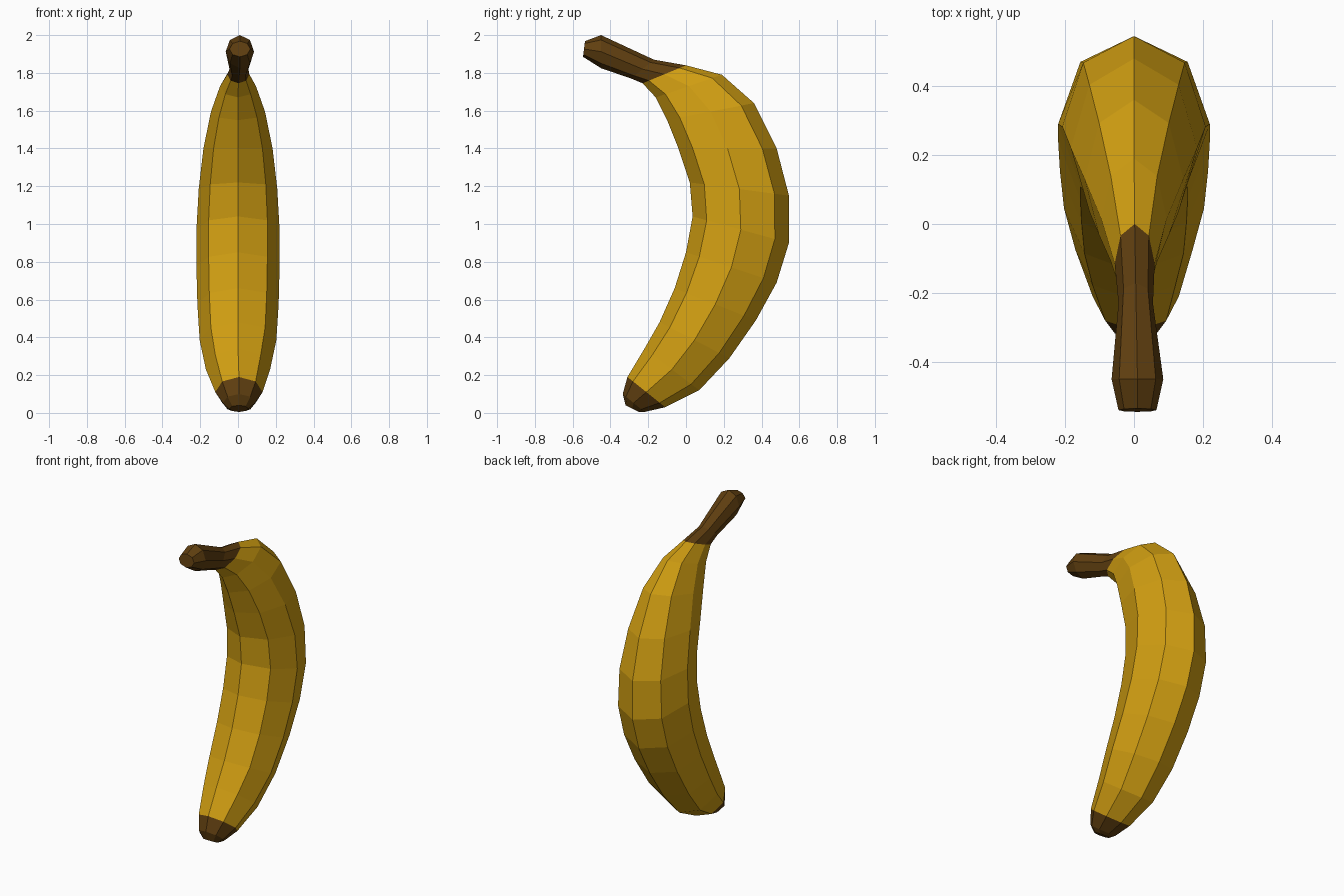
import bpy, bmesh, math

if "Cube" in bpy.data.objects:
    bpy.data.objects.remove(bpy.data.objects["Cube"])

SIDES = 8

# Cross-sections from blossom tip to stem end:
# inner y, inner z, outer y, outer z, half width, x offset
RINGS = [
    (-0.32, 0.04, -0.25, 0.005, 0.05, 0.005),
    (-0.335, 0.10, -0.22, 0.005, 0.085, 0.005),
    (-0.31, 0.19, -0.11, 0.03, 0.125, 0.005),
    (-0.22, 0.34, 0.07, 0.12, 0.17, 0),
    (-0.14, 0.48, 0.23, 0.29, 0.203, 0),
    (-0.06, 0.66, 0.37, 0.49, 0.215, 0),
    (0.0, 0.85, 0.48, 0.69, 0.22, 0),
    (0.035, 1.04, 0.545, 0.90, 0.22, 0),
    (0.02, 1.22, 0.545, 1.15, 0.208, 0),
    (-0.04, 1.40, 0.48, 1.40, 0.183, 0),
    (-0.10, 1.55, 0.36, 1.64, 0.143, 0),
    (-0.16, 1.67, 0.19, 1.79, 0.095, 0),
    (-0.23, 1.745, 0.0, 1.84, 0.058, 0.002),
    (-0.29, 1.77, -0.17, 1.87, 0.05, 0.005),
    (-0.45, 1.825, -0.45, 2.0, 0.075, 0.01),
    (-0.545, 1.885, -0.535, 1.968, 0.055, 0.01),
]
TIP_END, STEM_START = 2, 12


def material(name, color):
    m = bpy.data.materials.new(name)
    m.diffuse_color = (*color, 1)
    m.use_nodes = True
    m.node_tree.nodes["Principled BSDF"].inputs["Base Color"].default_value = m.diffuse_color
    return m


yellow = material("yellow_peel", (0.64, 0.345, 0.006))
brown = material("brown_ends", (0.118, 0.05, 0.005))

bm = bmesh.new()
loops = []
for iy, iz, oy, oz, w, x in RINGS:
    cy, cz = (iy + oy) / 2, (iz + oz) / 2
    hy, hz = (oy - iy) / 2, (oz - iz) / 2
    loop = []
    for k in range(SIDES):
        a = 2 * math.pi * k / SIDES
        c, s = math.cos(a), math.sin(a)
        loop.append(bm.verts.new((x + w * s, cy + hy * c, cz + hz * c)))
    loops.append(loop)

# Peel between neighbouring sections, brown at the tip and stem
for i, (a, b) in enumerate(zip(loops, loops[1:])):
    for k in range(SIDES):
        n = (k + 1) % SIDES
        f = bm.faces.new((a[k], a[n], b[n], b[k]))
        f.material_index = int(i < TIP_END or i >= STEM_START)

# End caps
for loop in (loops[0], loops[-1]):
    bm.faces.new(loop).material_index = 1

bmesh.ops.recalc_face_normals(bm, faces=bm.faces)
mesh = bpy.data.meshes.new("banana")
bm.to_mesh(mesh)
bm.free()
mesh.materials.append(yellow)
mesh.materials.append(brown)
banana = bpy.data.objects.new("banana", mesh)
bpy.context.collection.objects.link(banana)
